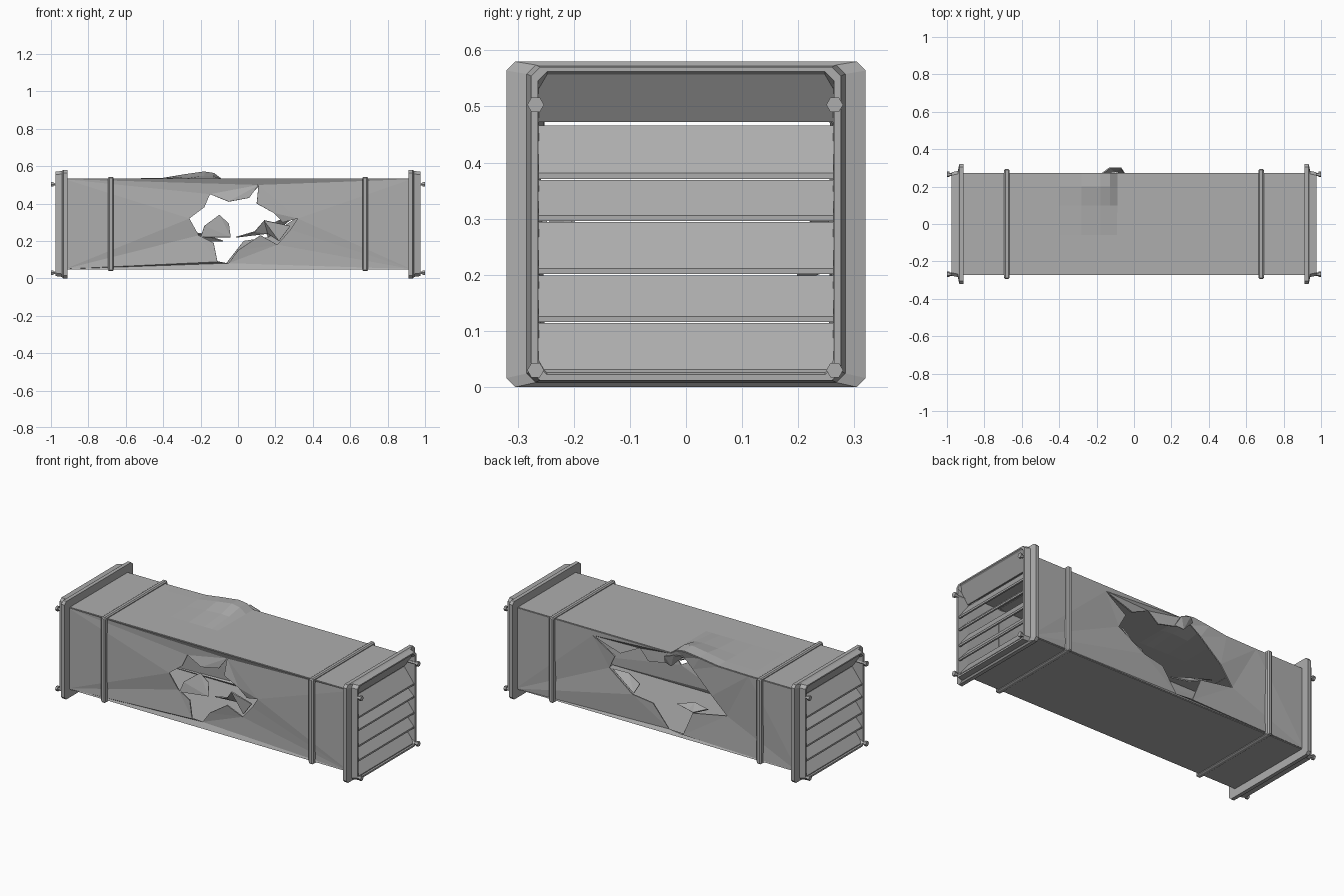
import bpy, bmesh, math
from mathutils import Matrix

cube = bpy.data.objects.get("Cube")
if cube:
    bpy.data.objects.remove(cube, do_unlink=True)

metal = bpy.data.materials.new("grey sheet metal")
metal.use_nodes = True
grey = (0.42, 0.42, 0.42, 1)
metal.diffuse_color = grey
metal.node_tree.nodes["Principled BSDF"].inputs["Base Color"].default_value = grey

HALF, LOW, HIGH, END = 0.27, 0.05, 0.53, 0.925   # duct section and half length


def finish(name, bm, thickness=0):
    bmesh.ops.recalc_face_normals(bm, faces=bm.faces[:])
    mesh = bpy.data.meshes.new(name)
    bm.to_mesh(mesh)
    bm.free()
    mesh.materials.append(metal)
    obj = bpy.data.objects.new(name, mesh)
    bpy.context.collection.objects.link(obj)
    if thickness:
        mod = obj.modifiers.new("sheet thickness", "SOLIDIFY")
        mod.thickness = thickness
        mod.offset = 0
    return obj


def sheet(name, points, thickness=0.007):
    """Thin plate from one outline, folded where it is not flat."""
    bm = bmesh.new()
    bm.faces.new([bm.verts.new(p) for p in points])
    bmesh.ops.triangulate(bm, faces=bm.faces[:])
    return finish(name, bm, thickness)


def band(name, profile, chamfer, side):
    """Closed profile of (x, half width, low, high) swept round the duct."""
    bm = bmesh.new()
    rings = []
    for x, w, lo, hi in profile:
        c = chamfer
        loop = [(w - c, lo), (w, lo + c), (w, hi - c), (w - c, hi),
                (c - w, hi), (-w, hi - c), (-w, lo + c), (c - w, lo)]
        rings.append([bm.verts.new((side * x, y, z)) for y, z in loop])
    for a, b in zip(rings, rings[1:] + rings[:1]):
        for i in range(8):
            j = (i + 1) % 8
            bm.faces.new((a[i], a[j], b[j], b[i]))
    return finish(name, bm)


def torn_wall(name, y, outline, hole):
    """Side wall with a ragged opening whose rim is bent inwards."""
    bm = bmesh.new()
    rims = [[bm.verts.new((x, y, z)) for x, z in pts] for pts in (outline, hole)]
    for rim in rims:
        for a, b in zip(rim, rim[1:] + rim[:1]):
            bm.edges.new((a, b))
    bmesh.ops.triangle_fill(bm, use_beauty=True, use_dissolve=False,
                            edges=bm.edges[:], normal=(0, -1, 0))
    for i, v in enumerate(rims[1]):
        v.co.y -= math.copysign(0.007 * (i % 3), y)
    return finish(name, bm, 0.007)


# Roof sheet, buckled upwards near the rear edge
columns = {-END: 0, -0.6: 0, -0.4: 0.004, -0.28: 0.024, -0.18: 0.038,
           -0.13: 0.03, -0.09: 0, END: 0}
rows = {-HALF: 0, -0.06: 0, 0.1: 0.4, 0.2: 1, HALF: 0.85}
bm = bmesh.new()
grid = [[bm.verts.new((x, y, HIGH + h * k)) for y, k in rows.items()]
        for x, h in columns.items()]
for a, b in zip(grid, grid[1:]):
    for i in range(len(rows) - 1):
        bm.faces.new((a[i], b[i], b[i + 1], a[i + 1]))
finish("duct_roof", bm, 0.007)

# Floor sheet
sheet("duct_floor", [(-END, -HALF, LOW), (END, -HALF, LOW),
                     (END, HALF, LOW), (-END, HALF, LOW)])

# Torn side walls
torn_wall("front_wall", -HALF,
          [(-END, LOW), (END, LOW), (END, HIGH), (-END, HIGH)],
          [(-0.26, 0.32), (-0.18, 0.38), (-0.15, 0.45), (-0.05, 0.41), (0.06, 0.43),
           (0.11, 0.5), (0.1, 0.4), (0.19, 0.35), (0.24, 0.3), (0.32, 0.32),
           (0.28, 0.26), (0.21, 0.18), (0.12, 0.23), (0, 0.15), (-0.05, 0.08),
           (-0.11, 0.09), (-0.13, 0.19), (-0.21, 0.23)])
torn_wall("back_wall", HALF,
          [(-END, LOW), (END, LOW)] +
          [(x, HIGH + h * rows[HALF]) for x, h in reversed(columns.items())],
          [(0.42, 0.5), (0.28, 0.41), (0.32, 0.33), (0.16, 0.22), (0.03, 0.2),
           (-0.07, 0.07), (-0.17, 0.07), (-0.23, 0.21), (-0.45, 0.25),
           (-0.36, 0.35), (-0.23, 0.47), (-0.17, 0.52), (-0.04, 0.46),
           (0.06, 0.44), (0.12, 0.5), (0.24, 0.44)])

# Bent scraps of metal hanging at the tears
sheet("front_left_scrap", [(-0.21, 0.23), (-0.1, 0.21), (-0.04, 0.22), (-0.05, 0.29),
                           (-0.1, 0.34), (-0.19, 0.28)] and
      [(-0.2, -0.26, 0.22), (-0.04, -0.22, 0.22), (-0.05, -0.2, 0.29),
       (-0.1, -0.21, 0.34), (-0.18, -0.25, 0.28)])
sheet("front_right_scrap", [(-0.01, -0.2, 0.22), (0.09, -0.23, 0.25), (0.14, -0.26, 0.31),
                            (0.28, -0.27, 0.28), (0.22, -0.26, 0.2), (0.16, -0.22, 0.24)])
sheet("back_upper_curl", [(-0.17, 0.27, 0.53), (-0.13, 0.3, 0.54), (-0.07, 0.3, 0.52),
                          (-0.05, 0.27, 0.47), (-0.1, 0.28, 0.46)])
sheet("back_lower_scrap", [(-0.23, 0.26, 0.21), (-0.32, 0.25, 0.25), (-0.2, 0.2, 0.24),
                           (-0.08, 0.2, 0.2), (-0.18, 0.23, 0.2)])
sheet("back_side_scrap", [(0.3, 0.26, 0.33), (0.16, 0.26, 0.22), (0.14, 0.23, 0.27),
                          (0.22, 0.22, 0.31)])

slat_lines = [0.025, 0.12, 0.205, 0.3, 0.375, 0.472]
for side, label in ((-1, "right"), (1, "left")):
    # Joint strap round the duct
    strap = [(0.665, 0.265, 0.055, 0.525), (0.665, 0.288, 0.042, 0.538),
             (0.672, 0.294, 0.038, 0.543), (0.688, 0.294, 0.038, 0.543),
             (0.695, 0.288, 0.042, 0.538), (0.695, 0.265, 0.055, 0.525)]
    band(label + "_strap", strap, 0.006, side)

    # End flange with a projecting lip
    flange = [(0.912, 0.262, 0.055, 0.525), (0.912, 0.32, 0, 0.58),
              (0.934, 0.32, 0, 0.58), (0.942, 0.284, 0.008, 0.574),
              (0.975, 0.276, 0.012, 0.57), (0.975, 0.264, 0.022, 0.562)]
    band(label + "_flange", flange, 0.016, side)

    # Sloping louvre slats with turned-down lips, the top one bent backwards
    for n, z in enumerate(slat_lines):
        if n < len(slat_lines) - 1:
            top = slat_lines[n + 1] - 0.006
            section = [(0.905, top), (0.968, z + 0.006), (0.968, z - 0.004),
                       (0.958, z - 0.004), (0.958, z + 0.004), (0.897, top - 0.004)]
        else:
            section = [(0.968, 0.56), (0.91, z), (0.902, z), (0.96, 0.56)]
        bm = bmesh.new()
        face = bm.faces.new([bm.verts.new((side * x, -0.263, h)) for x, h in section])
        new = bmesh.ops.extrude_face_region(bm, geom=[face])["geom"]
        bmesh.ops.translate(bm, vec=(0, 0.526, 0),
                            verts=[v for v in new if isinstance(v, bmesh.types.BMVert)])
        finish(f"{label}_slat_{n + 1}", bm)

    # Corner bolts
    for y in (-0.268, 0.265):
        for z in (0.03, 0.503):
            bm = bmesh.new()
            for radius, depth, x in ((0.009, 0.07, 0.955), (0.015, 0.014, 0.993)):
                spin = Matrix.Translation((side * x, y, z)) @ Matrix.Rotation(math.pi / 2, 4, "Y")
                bmesh.ops.create_cone(bm, cap_ends=True, segments=6, radius1=radius,
                                      radius2=radius, depth=depth, matrix=spin)
            finish(label + "_bolt", bm)
